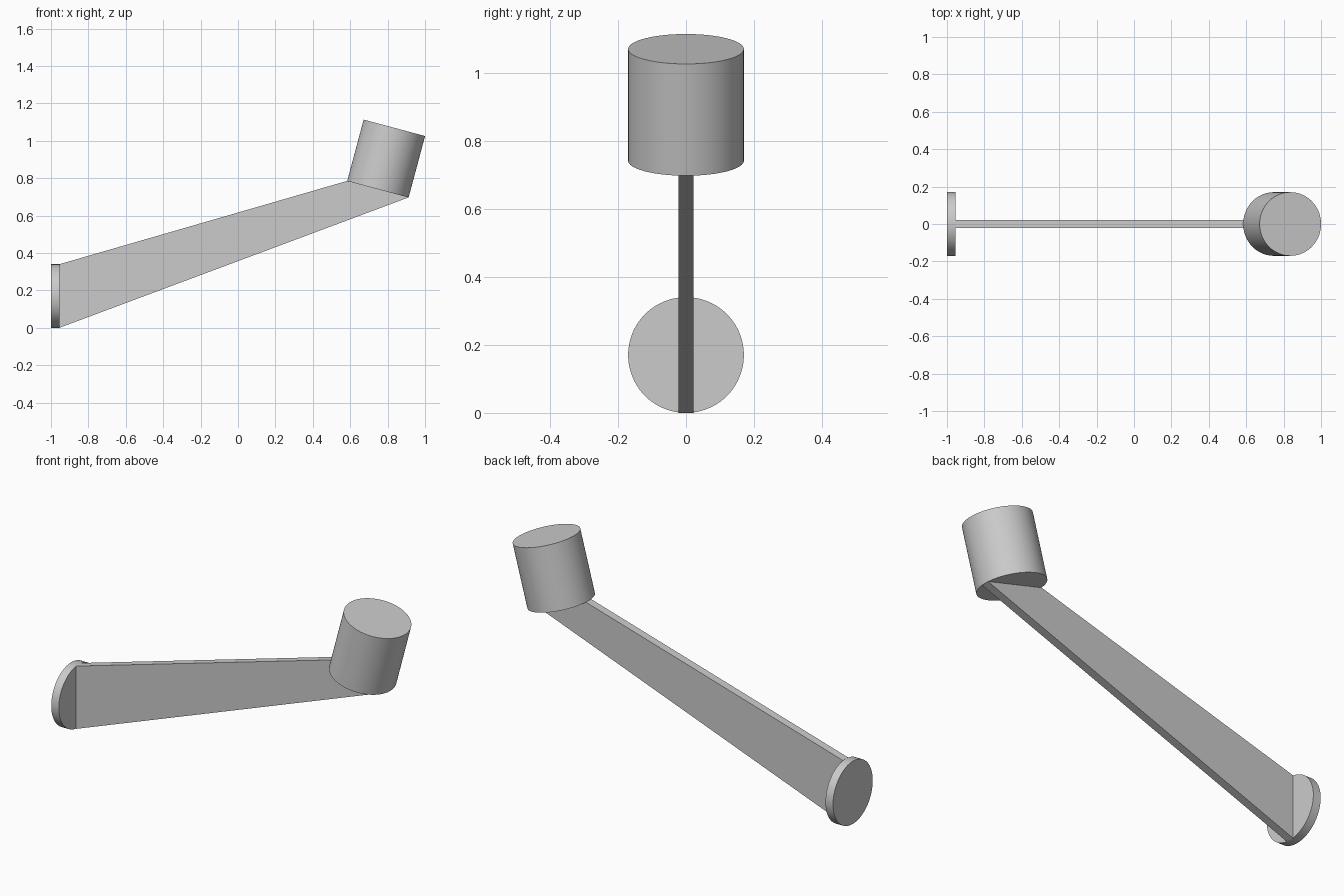
import bpy, bmesh
from math import radians

if "Cube" in bpy.data.objects:
    bpy.data.objects.remove(bpy.data.objects["Cube"])

R = 0.17       # radius of both round parts
TILT = 15      # lean of the upper cylinder, degrees
HALF = 0.022   # half thickness of the arm


def cylinder(name, length, centre, angle):
    bpy.ops.mesh.primitive_cylinder_add(
        vertices=96, radius=R, depth=length, location=centre,
        rotation=(0, radians(angle), 0))
    ob = bpy.context.object
    ob.name = name
    bpy.ops.object.shade_smooth_by_angle(angle=radians(30))
    return ob


# round wall plate
cylinder("wall_plate", 0.045, (-0.9775, 0, R), 90)

# tilted cylinder at the upper end
cylinder("end_cylinder", 0.34, (0.792, 0, 0.905), TILT)

# flat tapering arm, side profile extruded across y
profile = [(-0.955, 0.0), (0.912, 0.697), (0.583, 0.785), (-0.955, 0.34)]
bm = bmesh.new()
face = bm.faces.new([bm.verts.new((x, -HALF, z)) for x, z in profile])
ext = bmesh.ops.extrude_face_region(bm, geom=[face], use_keep_orig=True)
moved = [v for v in ext["geom"] if isinstance(v, bmesh.types.BMVert)]
bmesh.ops.translate(bm, verts=moved, vec=(0, 2 * HALF, 0))
bmesh.ops.recalc_face_normals(bm, faces=bm.faces)
mesh = bpy.data.meshes.new("arm")
bm.to_mesh(mesh)
bm.free()
bpy.context.collection.objects.link(bpy.data.objects.new("arm", mesh))
